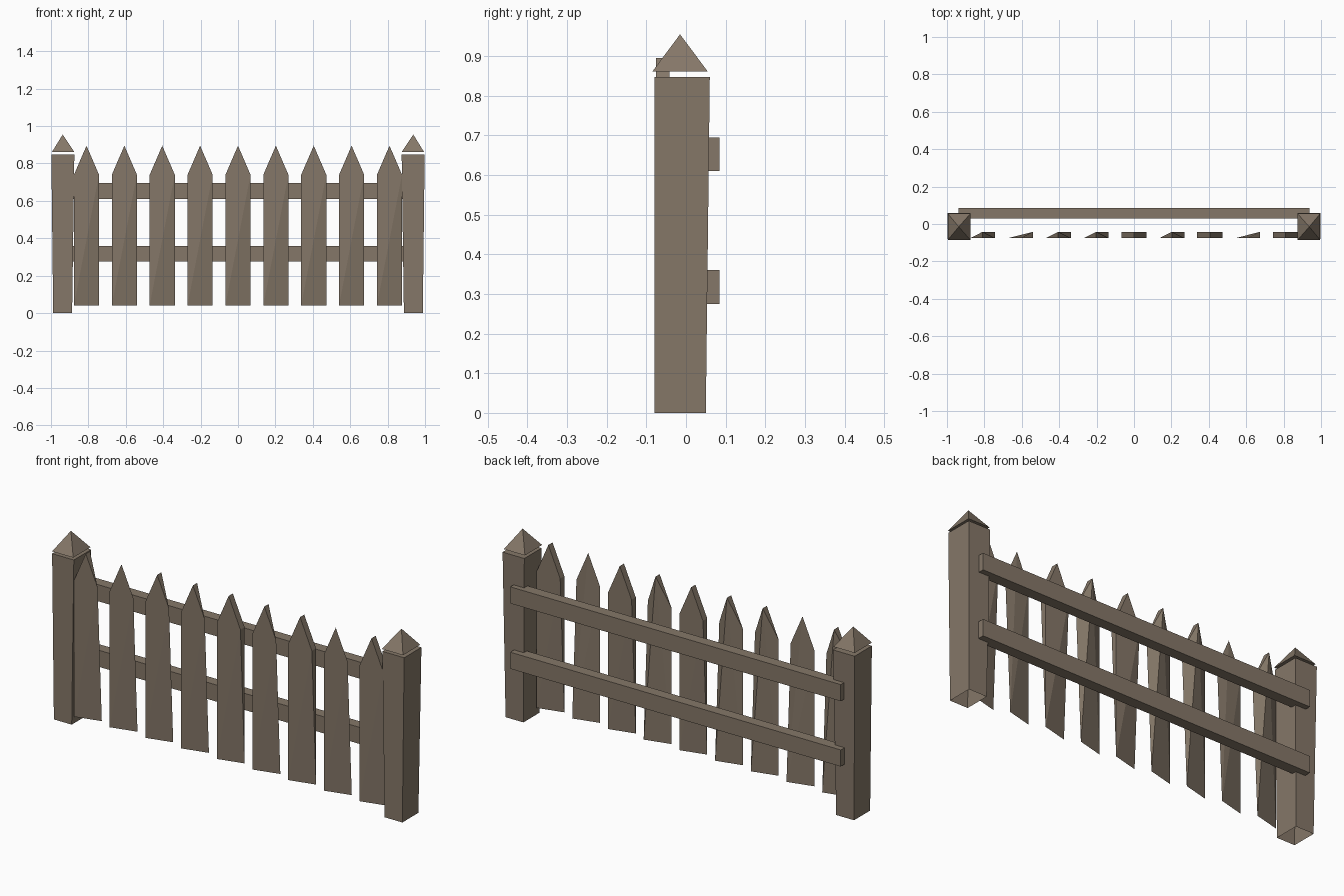
import bpy
import bmesh

default = bpy.data.objects.get("Cube")
if default:
    bpy.data.objects.remove(default, do_unlink=True)

wood = bpy.data.materials.new("weathered_wood")
wood.use_nodes = True
colour = (0.235, 0.186, 0.139, 1)
wood.diffuse_color = colour
wood.node_tree.nodes["Principled BSDF"].inputs["Base Color"].default_value = colour


def add_object(name, bm):
    bmesh.ops.recalc_face_normals(bm, faces=bm.faces)
    mesh = bpy.data.meshes.new(name)
    bm.to_mesh(mesh)
    bm.free()
    mesh.materials.append(wood)
    obj = bpy.data.objects.new(name, mesh)
    bpy.context.collection.objects.link(obj)


def hull(name, points, open_bottom=False):
    bm = bmesh.new()
    for p in points:
        bm.verts.new(p)
    bmesh.ops.convex_hull(bm, input=bm.verts[:])
    loose = [v for v in bm.verts if not v.link_faces]
    bmesh.ops.delete(bm, geom=loose, context='VERTS')
    bmesh.ops.dissolve_limit(bm, angle_limit=0.01, verts=bm.verts[:], edges=bm.edges[:])
    if open_bottom:
        floor = [f for f in bm.faces if all(v.co.z < 0.001 for v in f.verts)]
        bmesh.ops.delete(bm, geom=floor, context='FACES')
    add_object(name, bm)


def ring(x0, x1, y0, y1, z):
    return [(x, y, z) for x in (x0, x1) for y in (y0, y1)]


# Posts flare slightly upwards, with a floating pyramid cap on each
for side, s in (("left", 1), ("right", -1)):
    hull(side + "_post",
         ring(s * 0.887, s * 0.988, -0.08, 0.05, 0)
         + ring(s * 0.875, s * 0.998, -0.08, 0.06, 0.847), open_bottom=True)
    hull(side + "_post_cap",
         ring(s * 0.875, s * 0.995, -0.085, 0.055, 0.861)
         + [(s * 0.937, -0.015, 0.955)])

# Rails run along the back
for name, z in (("lower_rail", 0.275), ("upper_rail", 0.61)):
    hull(name, ring(-0.937, 0.937, 0.03, 0.085, z)
         + ring(-0.937, 0.937, 0.03, 0.085, z + 0.085))

# Pickets taper to a diagonal bottom edge; their tops differ in thickness
FRONT, BACK = -0.076, -0.042
HALF, BOTTOM, SHOULDER, TIP = 0.067, 0.042, 0.74, 0.895
styles = ["ridged", "thin", "ridged", "ridged", "thick",
          "ridged", "thick", "thin", "thick"]
for i, style in enumerate(styles):
    x = (i - 4) * 0.2025
    l, r = x - HALF, x + HALF
    points = [(l, FRONT, BOTTOM), (r, BACK, BOTTOM),
              (l, FRONT, SHOULDER), (r, FRONT, SHOULDER), (x, FRONT, TIP)]
    if style != "thin":
        points.append((x, BACK, TIP))
    if style == "thick":
        points += [(l, BACK, SHOULDER), (r, BACK, SHOULDER)]
    hull("picket_%d" % (i + 1), points)
